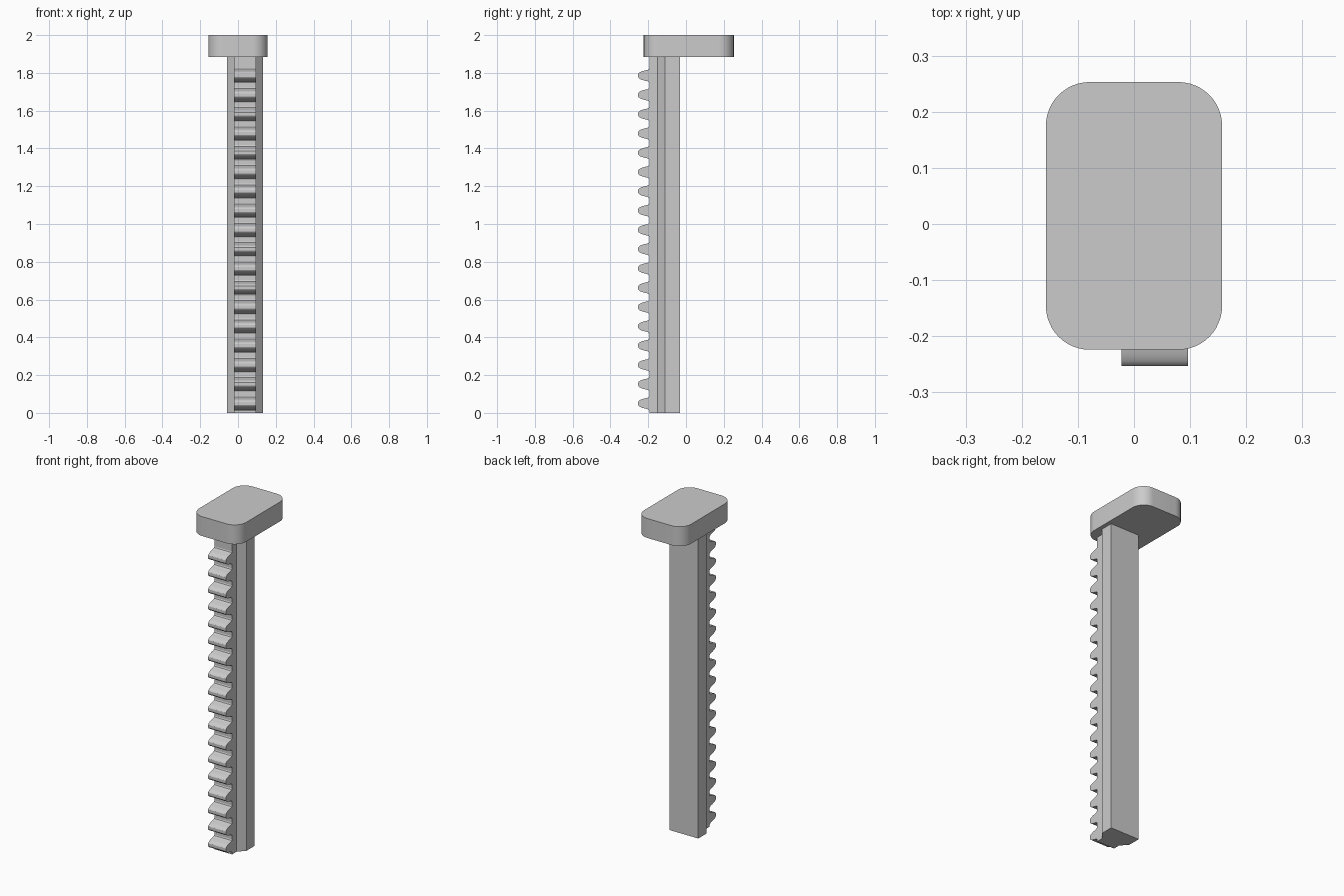
import bpy, bmesh, math

cube = bpy.data.objects.get("Cube")
if cube:
    bpy.data.objects.remove(cube, do_unlink=True)

GREY = (0.6, 0.6, 0.6, 1)
grey = bpy.data.materials.new("plain grey")
grey.use_nodes = True
grey.diffuse_color = GREY
grey.node_tree.nodes["Principled BSDF"].inputs["Base Color"].default_value = GREY


def extrude_outline(name, points, offset, smooth=False):
    """Fill a closed outline and extrude it along the offset vector."""
    bm = bmesh.new()
    face = bm.faces.new([bm.verts.new(p) for p in points])
    result = bmesh.ops.extrude_face_region(bm, geom=[face])
    moved = [g for g in result["geom"] if isinstance(g, bmesh.types.BMVert)]
    bmesh.ops.translate(bm, vec=offset, verts=moved)
    bmesh.ops.recalc_face_normals(bm, faces=bm.faces)
    mesh = bpy.data.meshes.new(name)
    bm.to_mesh(mesh)
    bm.free()
    mesh.materials.append(grey)
    obj = bpy.data.objects.new(name, mesh)
    bpy.context.collection.objects.link(obj)
    if smooth:
        bpy.ops.object.select_all(action="DESELECT")
        obj.select_set(True)
        bpy.context.view_layer.objects.active = obj
        bpy.ops.object.shade_smooth_by_angle(angle=math.radians(30))
    return obj


# Cap plate with rounded corners
HALF_X, BACK, FRONT, RADIUS = 0.157, 0.253, -0.224, 0.078
PLATE_Z, PLATE_H = 1.883, 0.117
outline = []
corners = [(1, BACK - RADIUS), (-1, BACK - RADIUS),
           (-1, FRONT + RADIUS), (1, FRONT + RADIUS)]
for quarter, (side, cy) in enumerate(corners):
    for step in range(13):
        a = math.pi / 2 * (quarter + step / 12)
        outline.append((side * (HALF_X - RADIUS) + RADIUS * math.cos(a),
                        cy + RADIUS * math.sin(a), PLATE_Z))
extrude_outline("cap_plate", outline, (0, 0, PLATE_H), smooth=True)

# Bar: wide back, chamfers, narrow front rib
CENTRE, ROOT, TIP = 0.037, -0.193, -0.253
half = [(0.096, -0.032), (0.096, -0.11), (0.059, -0.15), (0.059, ROOT)]
section = [(CENTRE + x, y, 0) for x, y in half]
section += [(CENTRE - x, y, 0) for x, y in reversed(half)]
extrude_outline("rack_bar", section, (0, 0, PLATE_Z))

# Rack teeth: curved flanks, rounded tips, small root fillets
flank = [(0.040, ROOT), (0.034, -0.196), (0.030, -0.204), (0.027, -0.218),
         (0.023, -0.232), (0.018, -0.244), (0.013, -0.250), (0.008, TIP)]
TEETH, FIRST, PITCH = 18, 0.05, 0.1021
for i in range(TEETH):
    z = FIRST + i * PITCH
    tooth = [(CENTRE - 0.059, y, z + h) for h, y in flank]
    tooth += [(CENTRE - 0.059, y, z - h) for h, y in reversed(flank)]
    extrude_outline(f"rack_tooth_{i + 1}", tooth, (0.118, 0, 0), smooth=True)
